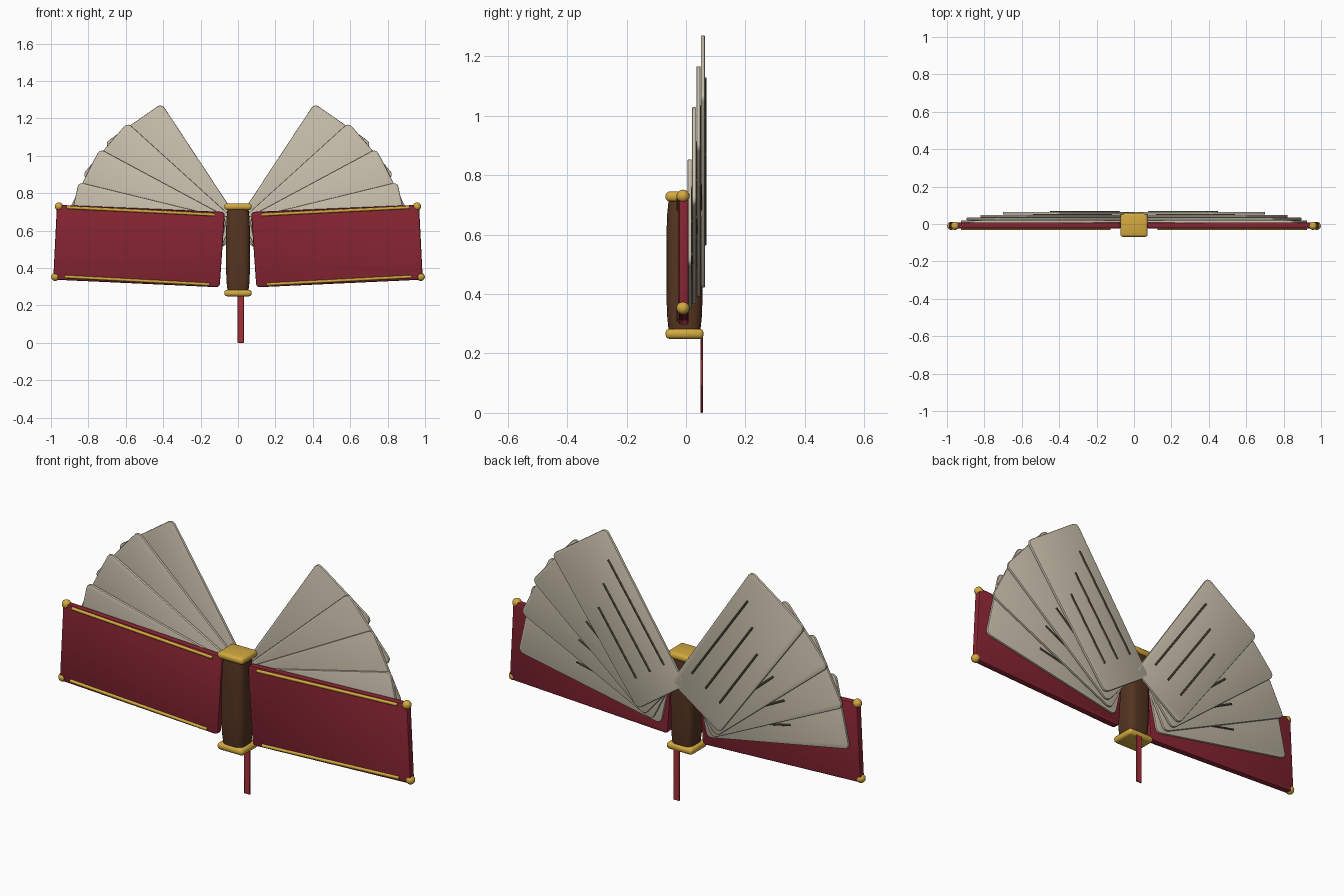
import bpy, bmesh, math
from mathutils import Vector

cube = bpy.data.objects.get("Cube")
if cube:
    bpy.data.objects.remove(cube, do_unlink=True)


def material(name, rgb):
    m = bpy.data.materials.new(name)
    m.use_nodes = True
    color = (*rgb, 1)
    m.diffuse_color = color
    bsdf = m.node_tree.nodes["Principled BSDF"]
    bsdf.inputs["Base Color"].default_value = color
    bsdf.inputs["Roughness"].default_value = 0.7
    return m


RED = material("dark red", (0.24, 0.018, 0.032))
RIBBON = material("ribbon red", (0.38, 0.03, 0.04))
GOLD = material("gold", (0.65, 0.40, 0.05))
BROWN = material("leather brown", (0.09, 0.035, 0.015))
PAPER = material("paper", (0.58, 0.52, 0.41))
INK = material("faded ink", (0.13, 0.10, 0.065))


def finish(bm, name, mat):
    bmesh.ops.recalc_face_normals(bm, faces=bm.faces)
    me = bpy.data.meshes.new(name)
    bm.to_mesh(me)
    bm.free()
    me.materials.append(mat)
    ob = bpy.data.objects.new(name, me)
    bpy.context.collection.objects.link(ob)
    bpy.ops.object.select_all(action="DESELECT")
    ob.select_set(True)
    bpy.context.view_layer.objects.active = ob
    bpy.ops.object.shade_smooth_by_angle(angle=math.radians(40))
    return ob


def slab(name, outline, y, thick, corner, edge, mat):
    """Flat panel from an x-z outline, with rounded corners and softened rims."""
    bm = bmesh.new()
    face = bm.faces.new([bm.verts.new((x, y - thick / 2, z)) for x, z in outline])
    new = bmesh.ops.extrude_face_region(bm, geom=[face])["geom"]
    moved = [g for g in new if isinstance(g, bmesh.types.BMVert)]
    bmesh.ops.translate(bm, verts=moved, vec=(0, thick, 0))
    across = [e for e in bm.edges if abs(e.verts[0].co.y - e.verts[1].co.y) > thick / 2]
    bmesh.ops.bevel(bm, geom=across, offset=corner, segments=3, profile=0.5, affect="EDGES")
    bmesh.ops.recalc_face_normals(bm, faces=bm.faces)
    rim = [e for e in bm.edges if abs(e.verts[0].co.y - e.verts[1].co.y) < thick / 4]
    bmesh.ops.bevel(bm, geom=rim, offset=edge, segments=2, profile=0.5, affect="EDGES")
    return finish(bm, name, mat)


def block(name, center, size, bevel, segments, mat, taper=1.0):
    """Rounded box, optionally narrowed at both ends."""
    bm = bmesh.new()
    bmesh.ops.create_cube(bm, size=1)
    bmesh.ops.scale(bm, verts=bm.verts, vec=size)
    if taper < 1:
        upright = [e for e in bm.edges if abs(e.verts[0].co.z - e.verts[1].co.z) > size[2] / 2]
        bmesh.ops.bevel(bm, geom=upright, offset=bevel, segments=segments, profile=0.5,
                        affect="EDGES")
        upright = [e for e in bm.edges if abs(e.verts[0].co.z - e.verts[1].co.z) > size[2] / 2]
        bmesh.ops.subdivide_edges(bm, edges=upright, cuts=7)
        for v in bm.verts:
            k = 1 - (1 - taper) * abs(2 * v.co.z / size[2]) ** 4
            v.co.x *= k
            v.co.y *= k
    else:
        bmesh.ops.bevel(bm, geom=bm.edges[:], offset=bevel, segments=segments, profile=0.5,
                        affect="EDGES")
    bmesh.ops.translate(bm, verts=bm.verts, vec=center)
    return finish(bm, name, mat)


def rod(name, a, b, radius, mat, sides=10):
    a, b = Vector(a), Vector(b)
    bm = bmesh.new()
    bmesh.ops.create_cone(bm, cap_ends=True, segments=sides, radius1=radius, radius2=radius,
                          depth=(b - a).length)
    turn = (b - a).to_track_quat("Z", "Y").to_matrix()
    bmesh.ops.rotate(bm, verts=bm.verts, matrix=turn)
    bmesh.ops.translate(bm, verts=bm.verts, vec=(a + b) / 2)
    return finish(bm, name, mat)


def ball(name, center, radius, mat):
    bm = bmesh.new()
    bmesh.ops.create_uvsphere(bm, u_segments=16, v_segments=10, radius=radius)
    bmesh.ops.translate(bm, verts=bm.verts, vec=center)
    return finish(bm, name, mat)


# Spine with its end caps and the ribbon bookmark
block("spine", (0, -0.005, 0.497), (0.128, 0.122, 0.46), 0.035, 4, BROWN, 0.86)
for label, z in (("top", 0.728), ("bottom", 0.266)):
    block("spine_cap_" + label, (0, -0.005, z), (0.146, 0.128, 0.034), 0.014, 3, GOLD)
block("ribbon", (0.015, 0.053, 0.136), (0.033, 0.007, 0.272), 0.002, 1, RIBBON)

PAGE_ANGLES = (12.3, 26.8, 40.8, 55.2)
PAGE_LENGTH = 0.815

for side, s in (("left", 1), ("right", -1)):
    # Cover, trim rods and corner knobs
    slab("cover_" + side,
         [(s * 0.07, 0.70), (s * 0.968, 0.738), (s * 0.988, 0.338), (s * 0.098, 0.297)],
         -0.008, 0.034, 0.018, 0.008, RED)
    rod("top_trim_" + side, (s * 0.125, -0.025, 0.685), (s * 0.915, -0.025, 0.724), 0.008, GOLD)
    rod("bottom_trim_" + side, (s * 0.155, -0.025, 0.313), (s * 0.925, -0.025, 0.354), 0.008, GOLD)
    ball("top_knob_" + side, (s * 0.957, -0.01, 0.729), 0.022, GOLD)
    ball("bottom_knob_" + side, (s * 0.977, -0.01, 0.353), 0.022, GOLD)

    # Fanned pages, each with three ruled lines on its back
    for i, degrees in enumerate(PAGE_ANGLES):
        t = math.radians(degrees)
        y = 0.012 + 0.015 * i

        def on_page(u, v):
            x = 0.095 + u * math.cos(t) - v * math.sin(t)
            return s * x, 0.505 + u * math.sin(t) + v * math.cos(t)

        slab(f"page_{side}_{i + 1}",
             [on_page(0, -0.165), on_page(PAGE_LENGTH, -0.185),
              on_page(PAGE_LENGTH, 0.185), on_page(0, 0.165)],
             y, 0.014, 0.026, 0.004, PAPER)
        for n in range(3):
            v = 0.11 - 0.095 * n
            (xa, za), (xb, zb) = on_page(0.13, v), on_page(0.68 - 0.09 * n, v)
            rod(f"page_line_{side}_{i + 1}_{n + 1}", (xa, y + 0.008, za), (xb, y + 0.008, zb),
                0.005, INK, 6)
